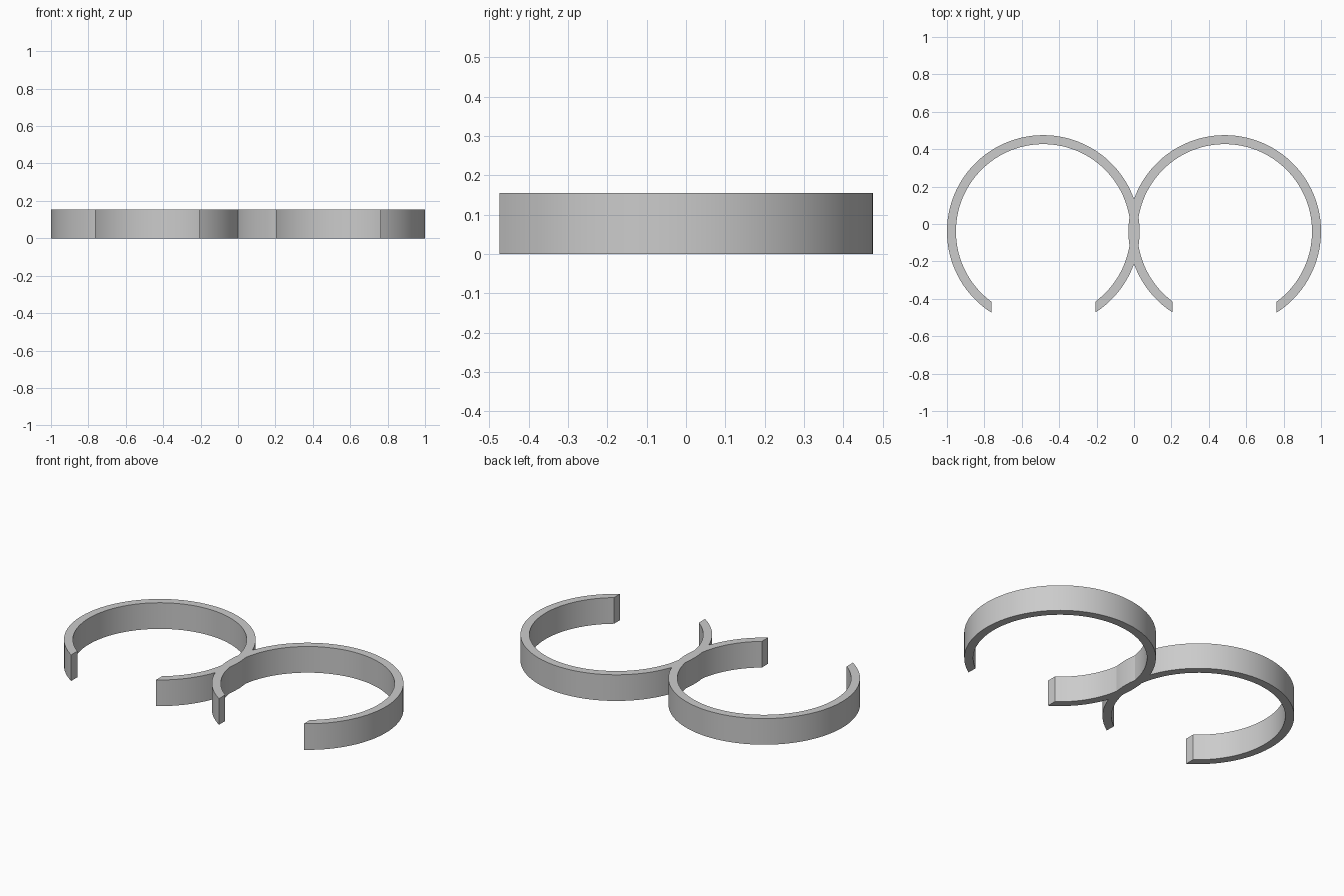
import bpy, bmesh, math

if "Cube" in bpy.data.objects:
    bpy.data.objects.remove(bpy.data.objects["Cube"], do_unlink=True)

OUTER, INNER, HEIGHT = 0.515, 0.467, 0.155
CENTRE_X, CENTRE_Y = 0.485, -0.04
HALF_GAP = 0.278          # the mouth is cut straight, parallel to y
STEPS = 96

grey = bpy.data.materials.new("light_grey")
grey.use_nodes = True
colour = (0.6, 0.6, 0.6, 1)
grey.diffuse_color = colour
grey.node_tree.nodes["Principled BSDF"].inputs["Base Color"].default_value = colour


def arc(radius, cx):
    """Open arc from the right lip, over the back, to the left lip."""
    start = -math.acos(HALF_GAP / radius)
    sweep = math.pi - 2 * start
    return [(cx + radius * math.cos(start + sweep * i / STEPS),
             CENTRE_Y + radius * math.sin(start + sweep * i / STEPS))
            for i in range(STEPS + 1)]


def open_ring(name, cx):
    bm = bmesh.new()
    outer, inner = arc(OUTER, cx), arc(INNER, cx)
    outline = [bm.verts.new((x, y, 0)) for x, y in outer + inner[::-1]]
    base = bm.faces.new(outline)
    result = bmesh.ops.extrude_face_region(bm, geom=[base])
    top = [v for v in result["geom"] if isinstance(v, bmesh.types.BMVert)]
    bmesh.ops.translate(bm, verts=top, vec=(0, 0, HEIGHT))
    bmesh.ops.recalc_face_normals(bm, faces=bm.faces)
    mesh = bpy.data.meshes.new(name)
    bm.to_mesh(mesh)
    bm.free()
    mesh.materials.append(grey)
    obj = bpy.data.objects.new(name, mesh)
    bpy.context.collection.objects.link(obj)
    return obj


# Two open rings fused where they overlap
clip = open_ring("double_clip", CENTRE_X)
other = open_ring("right_ring", -CENTRE_X)
fuse = clip.modifiers.new("fuse", 'BOOLEAN')
fuse.operation = 'UNION'
fuse.solver = 'EXACT'
fuse.object = other

bpy.ops.object.select_all(action='DESELECT')
clip.select_set(True)
bpy.context.view_layer.objects.active = clip
bpy.ops.object.modifier_apply(modifier=fuse.name)
bpy.data.objects.remove(other, do_unlink=True)
bpy.ops.object.shade_smooth_by_angle(angle=math.radians(15))
